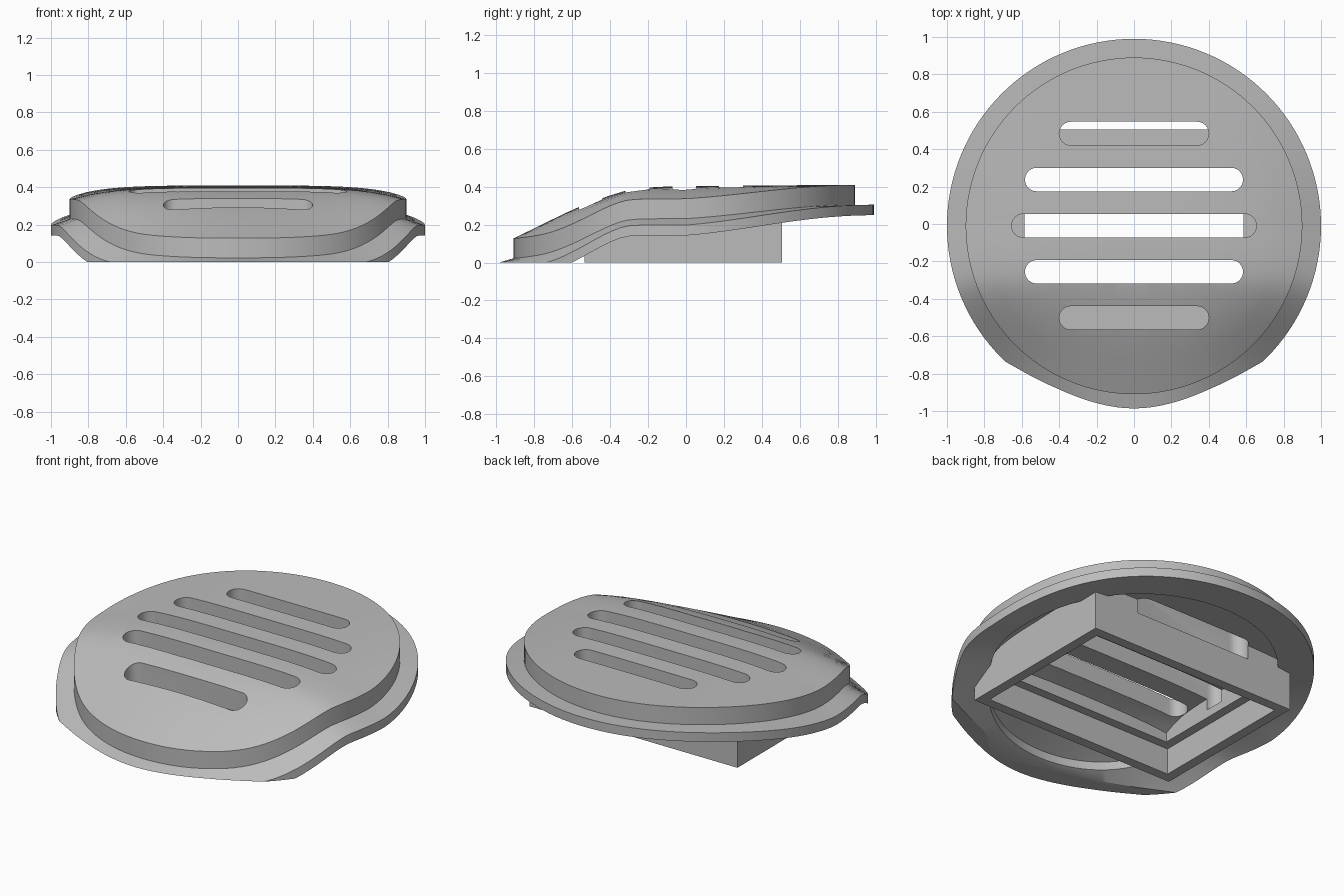
import bpy, bmesh, math
from mathutils import Vector

if "Cube" in bpy.data.objects:
    bpy.data.objects.remove(bpy.data.objects["Cube"])

grey = bpy.data.materials.new("plain grey")
grey.use_nodes = True
grey.diffuse_color = (0.5, 0.5, 0.5, 1)
grey.node_tree.nodes["Principled BSDF"].inputs["Base Color"].default_value = (0.5, 0.5, 0.5, 1)

CY = -0.01       # centre of the round plate
SEGS = 128
# Height of the top surface along the middle, front to back
RIDGE = [(-1.05, .09), (-.98, .105), (-.91, .127), (-.8, .18), (-.57, .29), (-.33, .375),
         (-.2, .395), (0, .402), (.4, .406), (1.05, .41)]


def ridge(y):
    """Smooth curve through the ridge points."""
    def slope(i):
        a, b = RIDGE[max(i - 1, 0)], RIDGE[min(i + 1, len(RIDGE) - 1)]
        return (b[1] - a[1]) / (b[0] - a[0])
    i = max(k for k in range(len(RIDGE) - 1) if RIDGE[k][0] <= y or k == 0)
    (y0, z0), (y1, z1) = RIDGE[i], RIDGE[i + 1]
    w = y1 - y0
    t = (y - y0) / w
    return ((2*t**3 - 3*t**2 + 1) * z0 + (t**3 - 2*t**2 + t) * w * slope(i)
            + (3*t**2 - 2*t**3) * z1 + (t**3 - t**2) * w * slope(i + 1))


def surface(x, y):
    """Height of the domed top: falls off to the sides, more so at the front."""
    t = min(max((-y - .3) / .55, 0), 1)
    front = t * t * (3 - 2 * t)
    return ridge(y) - .1 * x**4 * (1 - .6 * max(y, 0)) - .2 * x * x * front


def finish(bm, name):
    bmesh.ops.recalc_face_normals(bm, faces=bm.faces)
    mesh = bpy.data.meshes.new(name)
    bm.to_mesh(mesh)
    bm.free()
    mesh.materials.append(grey)
    obj = bpy.data.objects.new(name, mesh)
    bpy.context.collection.objects.link(obj)
    return obj


def combine(target, other, operation):
    mod = target.modifiers.new(operation, "BOOLEAN")
    mod.operation, mod.object, mod.solver = operation, other, "EXACT"
    bpy.context.view_layer.objects.active = target
    bpy.ops.object.modifier_apply(modifier=mod.name)
    bpy.data.objects.remove(other)


def box(name, x0, x1, y0, y1, z0, z1):
    bm = bmesh.new()
    bmesh.ops.create_cube(bm, size=1)
    for v in bm.verts:
        v.co = Vector(((x0 + x1) / 2 + v.co.x * (x1 - x0),
                       (y0 + y1) / 2 + v.co.y * (y1 - y0),
                       (z0 + z1) / 2 + v.co.z * (z1 - z0)))
    return finish(bm, name)


# Round plate: radius and depth below the domed surface, swept around
def make_plate():
    inner = [k * .08 for k in range(1, 11)]
    profile = [(r, 0) for r in inner] + [(.9, 0), (.9, -.105), (1, -.105), (1, -.16), (.9, -.16),
                                         (.8, -.16)] + [(r, -.11) for r in reversed(inner)]
    bm = bmesh.new()
    rings = []
    for r, depth in profile:
        ring = []
        for s in range(SEGS):
            a = math.tau * s / SEGS
            x, y = r * math.cos(a), CY + r * math.sin(a)
            ring.append(bm.verts.new((x, y, surface(x, y) + depth)))
        rings.append(ring)
    for a, b in zip(rings, rings[1:]):
        for s in range(SEGS):
            n = (s + 1) % SEGS
            bm.faces.new((a[s], a[n], b[n], b[s]))
    for ring, depth in ((rings[0], 0), (rings[-1], -.11)):
        mid = bm.verts.new((0, CY, surface(0, CY) + depth))
        for s in range(SEGS):
            bm.faces.new((mid, ring[s], ring[(s + 1) % SEGS]))
    # Trim the front lip flat on the ground
    cut = bmesh.ops.bisect_plane(bm, geom=bm.verts[:] + bm.edges[:] + bm.faces[:],
                                 plane_co=(0, 0, 0), plane_no=(0, 0, 1), clear_inner=True)
    edges = [e for e in cut["geom_cut"] if isinstance(e, bmesh.types.BMEdge)]
    bmesh.ops.holes_fill(bm, edges=[e for e in edges if e.is_boundary], sides=0)
    return finish(bm, "vent_cover")


# Rectangular frame whose top follows the plate
def make_frame():
    bm = bmesh.new()
    bmesh.ops.create_grid(bm, x_segments=24, y_segments=20, size=1)
    for v in bm.verts:
        v.co = Vector((v.co.x * .7, -.015 + v.co.y * .52, 0))
    top = bmesh.ops.extrude_face_region(bm, geom=bm.faces[:])
    for v in top["geom"]:
        if isinstance(v, bmesh.types.BMVert):
            v.co.z = surface(v.co.x, v.co.y) - .06
    bmesh.ops.dissolve_limit(bm, angle_limit=.001, verts=bm.verts[:], edges=bm.edges[:])
    frame = finish(bm, "mounting_frame")
    combine(frame, box("pocket", -.64, .64, -.475, .445, -.1, .16), "DIFFERENCE")
    combine(frame, box("opening", -.585, .585, -.42, .39, -.1, .6), "DIFFERENCE")
    return frame


# Rounded slot cutter
def make_slot(y, half_length, radius=.063, floor=.21):
    bm = bmesh.new()
    outline = []
    for side in (1, -1):
        for k in range(13):
            a = math.pi * (k / 12 - .5)
            outline.append(bm.verts.new((side * (half_length - radius + radius * math.cos(a)),
                                         y + side * radius * math.sin(a), floor)))
    base = bm.faces.new(outline)
    top = bmesh.ops.extrude_face_region(bm, geom=[base])
    for v in top["geom"]:
        if isinstance(v, bmesh.types.BMVert):
            v.co.z = .7
    return finish(bm, "slot")


cover = make_plate()
combine(cover, make_frame(), "UNION")
for i, half_length in enumerate((.4, .583, .655, .583, .4)):
    combine(cover, make_slot(-.502 + i * .2465, half_length), "DIFFERENCE")

# Smooth dome with crisp edges
bpy.ops.object.select_all(action="DESELECT")
cover.select_set(True)
bpy.context.view_layer.objects.active = cover
bpy.ops.object.shade_smooth_by_angle(angle=math.radians(30))
